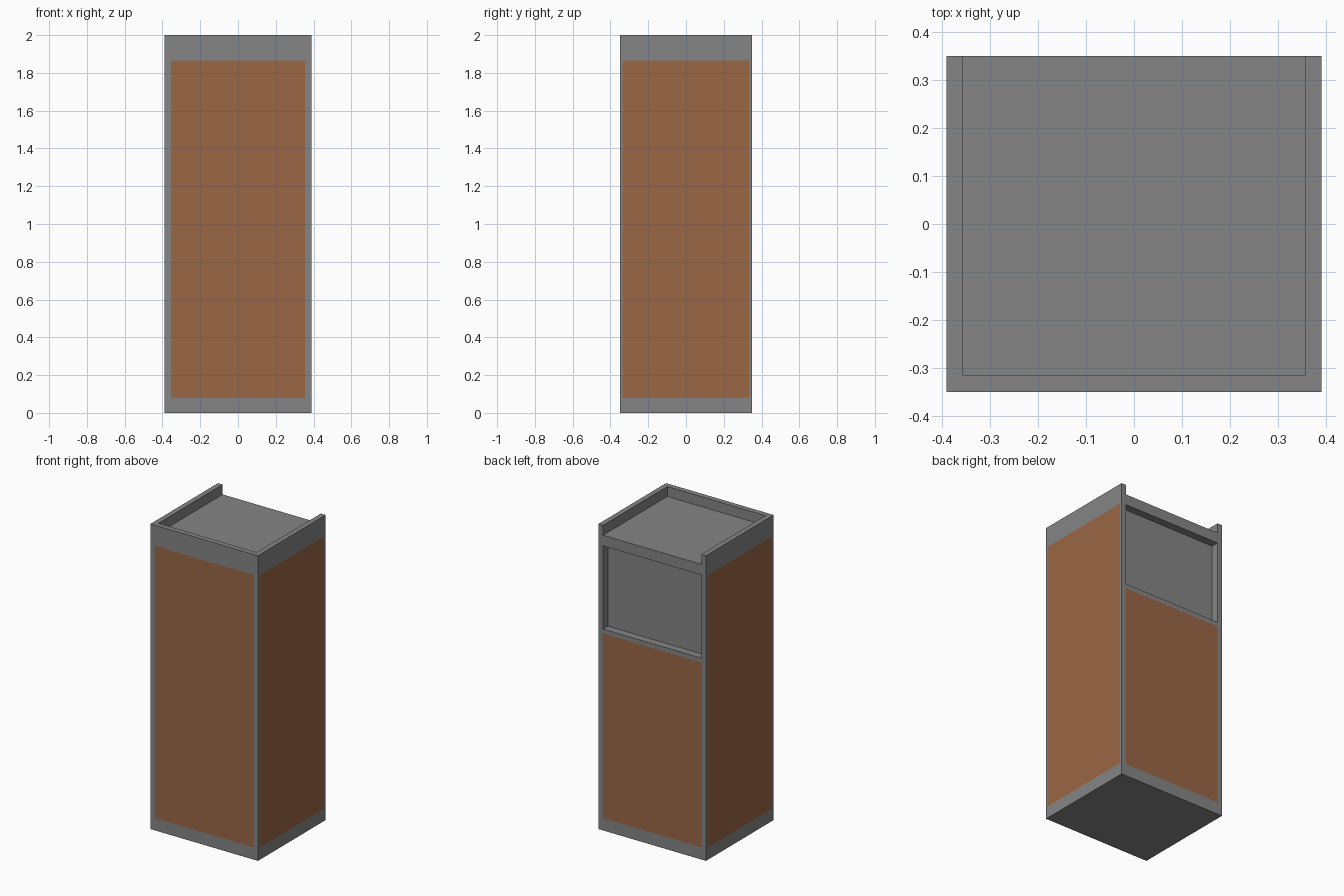
import bpy, bmesh
from mathutils import Vector, Matrix

if "Cube" in bpy.data.objects:
    bpy.data.objects.remove(bpy.data.objects["Cube"])

W, D = 0.39, 0.35            # half width and half depth
DECK = 1.935                 # top deck height, rim rises to 2.0
Z0, Z1 = 0.08, 1.865         # cladding bottom and top
WIN, LOW = 1.32, 1.29        # window sill and top of the back cladding
PX, PY = 0.356, 0.335        # half widths of cladding panels


def material(name, color):
    m = bpy.data.materials.new(name)
    m.diffuse_color = (*color, 1)
    m.use_nodes = True
    m.node_tree.nodes["Principled BSDF"].inputs["Base Color"].default_value = m.diffuse_color
    return m


me = bpy.data.meshes.new("cabinet")
cabinet = bpy.data.objects.new("cabinet", me)
bpy.context.collection.objects.link(cabinet)
me.materials.append(material("grey metal", (0.235, 0.235, 0.235)))
me.materials.append(material("brown wood panel", (0.328, 0.136, 0.061)))

# Main block
bm = bmesh.new()
bmesh.ops.create_cube(bm, size=1, matrix=Matrix.Translation((0, 0, DECK / 2))
                      @ Matrix.Diagonal((2 * W, 2 * D, DECK, 1)))

# Cut lines for panels, window and rim
cuts = [(0, -PX), (0, PX), (1, -PY), (1, PY), (1, -0.315),
        (2, Z0), (2, LOW), (2, WIN), (2, Z1)]
for axis, pos in cuts:
    n = Vector((0, 0, 0))
    n[axis] = 1
    bmesh.ops.bisect_plane(bm, geom=bm.verts[:] + bm.edges[:] + bm.faces[:],
                           plane_co=n * pos, plane_no=n)
bm.normal_update()

# Paint wooden cladding, collect window and rim faces
window, rim = [], []
for f in bm.faces:
    c, n = f.calc_center_median(), f.normal
    in_height = Z0 < c.z < Z1
    if abs(n.x) > 0.9:
        f.material_index = int(in_height and abs(c.y) < PY)
    elif abs(n.y) > 0.9 and abs(c.x) < PX:
        if n.y < 0 or c.z < LOW:
            f.material_index = int(in_height)
        elif WIN < c.z < Z1:
            window.append(f)
    elif n.z > 0.9 and (abs(c.x) > PX or c.y < -0.315):
        rim.append(f)


def push(faces, vec):
    r = bmesh.ops.extrude_face_region(bm, geom=faces)
    verts = [v for v in r["geom"] if isinstance(v, bmesh.types.BMVert)]
    bmesh.ops.translate(bm, verts=verts, vec=vec)
    old = [f for f in faces if f.is_valid]
    if old:
        bmesh.ops.delete(bm, geom=old, context='FACES_ONLY')


push(window, (0, -0.05, 0))          # recessed screen at the back
push(rim, (0, 0, 2.0 - DECK))        # raised rim, open at the back
bmesh.ops.recalc_face_normals(bm, faces=bm.faces[:])
bm.to_mesh(me)
bm.free()
